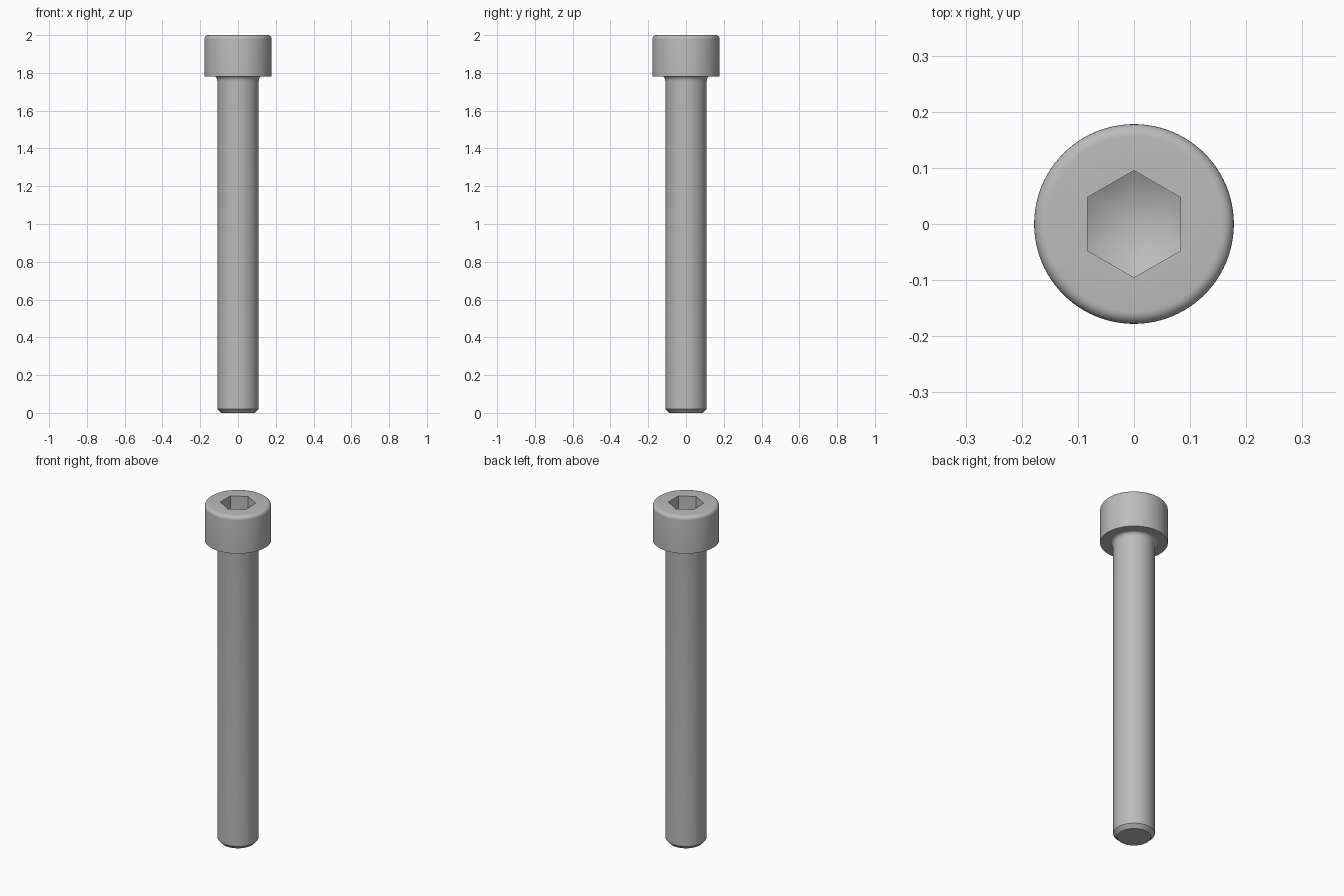
import bpy, bmesh, math

if "Cube" in bpy.data.objects:
    bpy.data.objects.remove(bpy.data.objects["Cube"])

SEGMENTS = 96
HEAD_R, SHANK_R, FILLET_R = 0.178, 0.1095, 0.127
HEAD_Z, TOP_Z = 1.782, 2.0
SOCKET_FLAT, SOCKET_TIP, SOCKET_SLOPE = 0.0825, 1.835, math.tan(math.radians(30))

steel = bpy.data.materials.new("steel grey")
steel.use_nodes = True
steel.diffuse_color = (0.5, 0.5, 0.5, 1)
steel.node_tree.nodes["Principled BSDF"].inputs["Base Color"].default_value = (0.5, 0.5, 0.5, 1)


def circle(radius, z):
    """Ring of points with a fixed radius and height."""
    angles = (math.tau * i / SEGMENTS for i in range(SEGMENTS))
    return [(radius * math.cos(a), radius * math.sin(a), z) for a in angles]


def hexagon(flat, height):
    """Ring on a hexagon with flats facing x; height depends on the radius."""
    points = []
    for i in range(SEGMENTS):
        a = math.tau * i / SEGMENTS
        from_flat = (a + math.pi / 6) % (math.pi / 3) - math.pi / 6
        r = flat / math.cos(from_flat)
        points.append((r * math.cos(a), r * math.sin(a), height(r)))
    return points


def arc(cx, cz, rx, rz, start, end, steps=6):
    """Quarter-ellipse section turned into a stack of circles."""
    rings = []
    for i in range(steps + 1):
        a = math.radians(start + (end - start) * i / steps)
        rings.append(circle(cx + rx * math.cos(a), cz + rz * math.sin(a)))
    return rings


def skin(name, rings, start_tip=None, end_tip=None):
    """Join consecutive rings, closing either end to a centre point."""
    bm = bmesh.new()
    loops = [[bm.verts.new(p) for p in ring] for ring in rings]
    for a, b in zip(loops, loops[1:]):
        for i in range(SEGMENTS):
            j = (i + 1) % SEGMENTS
            bm.faces.new((a[i], b[i], b[j], a[j]))
    for loop, tip, flip in ((loops[0], start_tip, False), (loops[-1], end_tip, True)):
        if tip is not None:
            centre = bm.verts.new((0, 0, tip))
            for i in range(SEGMENTS):
                pair = (loop[i], loop[(i + 1) % SEGMENTS])
                bm.faces.new((centre, *(pair[::-1] if flip else pair)))
    mesh = bpy.data.meshes.new(name)
    bm.to_mesh(mesh)
    bm.free()
    mesh.materials.append(steel)
    obj = bpy.data.objects.new(name, mesh)
    bpy.context.collection.objects.link(obj)
    bpy.ops.object.select_all(action="DESELECT")
    obj.select_set(True)
    bpy.context.view_layer.objects.active = obj
    bpy.ops.object.shade_smooth_by_angle(angle=math.radians(30))
    return obj


# Head: conical socket floor, hex walls, flat top, rounded rim, side, underside
rim = 0.021
head = [hexagon(SOCKET_FLAT, lambda r: SOCKET_TIP + SOCKET_SLOPE * r),
        hexagon(SOCKET_FLAT, lambda r: TOP_Z)]
head += arc(HEAD_R - rim, TOP_Z - rim, rim, rim, 90, 0)
head += [circle(HEAD_R, HEAD_Z), circle(FILLET_R, HEAD_Z)]
skin("head", head, start_tip=SOCKET_TIP)

# Shank: concave fillet under the head, plain cylinder, chamfered end
shank = arc(FILLET_R, HEAD_Z - 0.027, FILLET_R - SHANK_R, 0.027, 90, 180)
shank += [circle(SHANK_R, 0.021), circle(0.089, 0)]
skin("shank", shank, end_tip=0)
